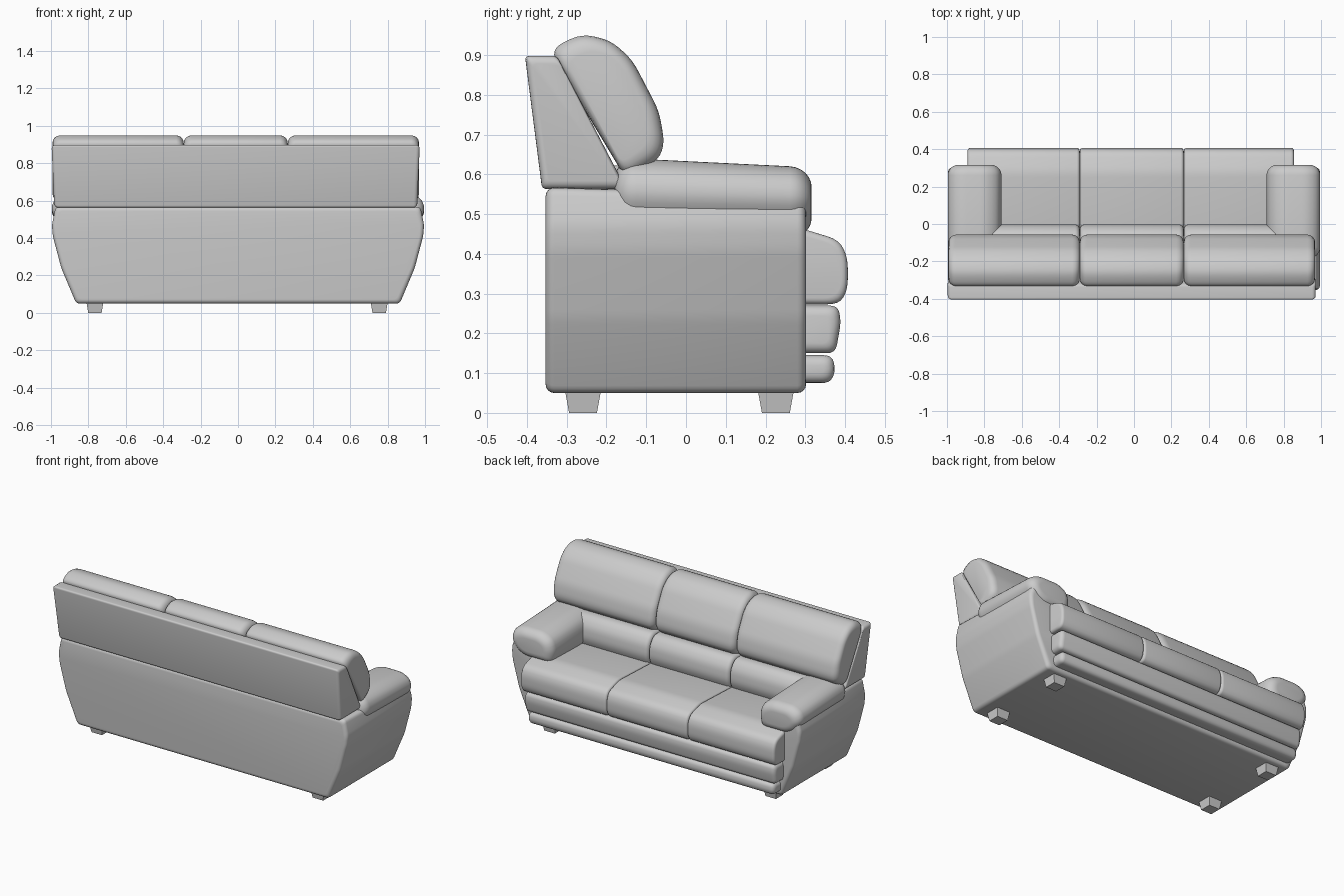
import bpy, bmesh, math
from mathutils import Vector

if "Cube" in bpy.data.objects:
    bpy.data.objects.remove(bpy.data.objects["Cube"])


def rounded(pts, r, n=4):
    """Round every corner of a closed 2D outline."""
    out, P = [], [Vector(p) for p in pts]
    for i, p in enumerate(P):
        a, b = P[i - 1] - p, P[(i + 1) % len(P)] - p
        s = p + a.normalized() * min(r, a.length * 0.45)
        e = p + b.normalized() * min(r, b.length * 0.45)
        for k in range(n + 1):
            t = k / n
            out.append(s * (1 - t) ** 2 + p * 2 * t * (1 - t) + e * t * t)
    return out


def loft(name, outline, a0, a1, r, axis='x', n=4, deform=None):
    """Sweep an outline along an axis, with pillow-rounded ends of radius r."""
    us, vs = [p[0] for p in outline], [p[1] for p in outline]
    cu, cv = (min(us) + max(us)) / 2, (min(vs) + max(vs)) / 2
    hu, hv = (max(us) - min(us)) / 2, (max(vs) - min(vs)) / 2
    ends = [(r * (1 - math.cos(t)), r * (1 - math.sin(t)))
            for t in [math.pi / 2 * k / n for k in range(n + 1)]]
    # (position offset, inset) pairs running from cap to full section
    stations = [(a0 + o, i) for o, i in ends] + [(a1 - o, i) for o, i in reversed(ends)]
    bm = bmesh.new()
    rings = []
    for a, ins in stations:
        ring = []
        for u, v in outline:
            u2 = cu + (u - cu) * (1 - ins / hu)
            v2 = cv + (v - cv) * (1 - ins / hv)
            co = Vector((a, u2, v2)) if axis == 'x' else Vector((u2, a, v2))
            ring.append(bm.verts.new(deform(co) if deform else co))
        rings.append(ring)
    m = len(outline)
    for A, B in zip(rings, rings[1:]):
        for i in range(m):
            j = (i + 1) % m
            bm.faces.new((A[i], A[j], B[j], B[i]))
    bm.faces.new(rings[0])
    bm.faces.new(rings[-1])
    bmesh.ops.recalc_face_normals(bm, faces=bm.faces)
    me = bpy.data.meshes.new(name)
    bm.to_mesh(me)
    bm.free()
    ob = bpy.data.objects.new(name, me)
    bpy.context.collection.objects.link(ob)
    bpy.ops.object.select_all(action='DESELECT')
    ob.select_set(True)
    bpy.context.view_layer.objects.active = ob
    bpy.ops.object.shade_smooth_by_angle(angle=math.radians(40))
    return ob


# body shell: flared sides, top sloping down to the front
def slope(co):
    if co.z > 0.5:
        co.z -= 0.03 * (co.y + 0.35)
    return co


half = [(0.865, 0.05), (0.945, 0.24), (0.99, 0.41), (0.995, 0.47), (0.975, 0.567)]
body = loft("body_shell", rounded(half + [(-x, z) for x, z in reversed(half)], 0.02),
            -0.353, 0.302, 0.022, 'y', deform=slope)

# seat well cut out of the shell
well = loft("seat_well_cutter", [(-0.1, 0.36), (0.5, 0.36), (0.5, 0.8), (-0.1, 0.8)],
            -0.75, 0.75, 0.001, n=1)
well.hide_render = True
well.hide_viewport = True
cut = body.modifiers.new("seat_well", 'BOOLEAN')
cut.operation = 'DIFFERENCE'
cut.solver = 'EXACT'
cut.object = well

# leaning back frame
frame = [(-0.362, 0.563), (-0.15, 0.563), (-0.325, 0.898), (-0.405, 0.898)]
loft("back_frame", rounded(frame, 0.012), -0.997, 0.972, 0.02,
     deform=lambda c: Vector((c.x * (0.985 + 0.015 * (c.z - 0.56) / 0.34), c.y, c.z)))

# three-part cushions: back, lumbar and seat
back = [(-0.15, 0.587), (-0.335, 0.895), (-0.325, 0.925), (-0.26, 0.953), (-0.19, 0.937),
        (-0.135, 0.888), (-0.068, 0.76), (-0.054, 0.68), (-0.068, 0.638)]
lumbar = [(-0.22, 0.42), (-0.03, 0.42), (0.0, 0.49), (-0.008, 0.57), (-0.05, 0.622), (-0.22, 0.622)]
seat = [(-0.12, 0.28), (-0.12, 0.45), (0.28, 0.467), (0.385, 0.435), (0.407, 0.39),
        (0.407, 0.31), (0.385, 0.273), (0.2, 0.273)]
splits = (-0.29, 0.266)
for name, outline, x0, x1, r in (("back_cushion", back, -0.992, 0.968, 0.04),
                                 ("lumbar_cushion", lumbar, -0.8, 0.8, 0.025),
                                 ("seat_cushion", seat, -0.89, 0.855, 0.016)):
    xs = (x0, *splits, x1)
    for side, a, b in zip(("left", "middle", "right"), xs, xs[1:]):
        loft(f"{name}_{side}", rounded(outline, 0.03), a, b, r)

# front padded bands below the seat
for name, z0, z1, y1, x0, x1 in (("upper_band", 0.15, 0.27, 0.39, -0.88, 0.845),
                                 ("lower_band", 0.075, 0.145, 0.376, -0.862, 0.83)):
    band = [(0.25, z0), (y1 - 0.014, z0), (y1, z1 - 0.04), (y1 - 0.008, z1), (0.25, z1)]
    loft(name, rounded(band, 0.022), x0, x1, 0.025)

# arm pads
pad = [(0.96, 0.475), (1.0, 0.545), (0.985, 0.605), (0.93, 0.638), (0.79, 0.638),
       (0.725, 0.6), (0.705, 0.53), (0.72, 0.44), (0.9, 0.44)]
for side, s in (("left", -1), ("right", 1)):
    loft(f"arm_pad_{side}", rounded([(s * x, z) for x, z in pad], 0.035), -0.18, 0.316, 0.055, 'y',
         n=6, deform=lambda c: Vector((c.x, c.y, c.z - 0.05 * (c.y + 0.1) * max(0, c.z - 0.44) / 0.2)))

# tapered legs
for lx in (-0.765, 0.755):
    for ly in (-0.259, 0.226):
        leg = [(ly - 0.035, 0), (ly + 0.035, 0), (ly + 0.045, 0.055), (ly - 0.045, 0.055)]
        loft("leg", leg, lx - 0.045, lx + 0.045, 0.0, n=1,
             deform=lambda c, lx=lx: Vector((lx + (c.x - lx) * (0.8 + 0.2 * c.z / 0.055), c.y, c.z)))
